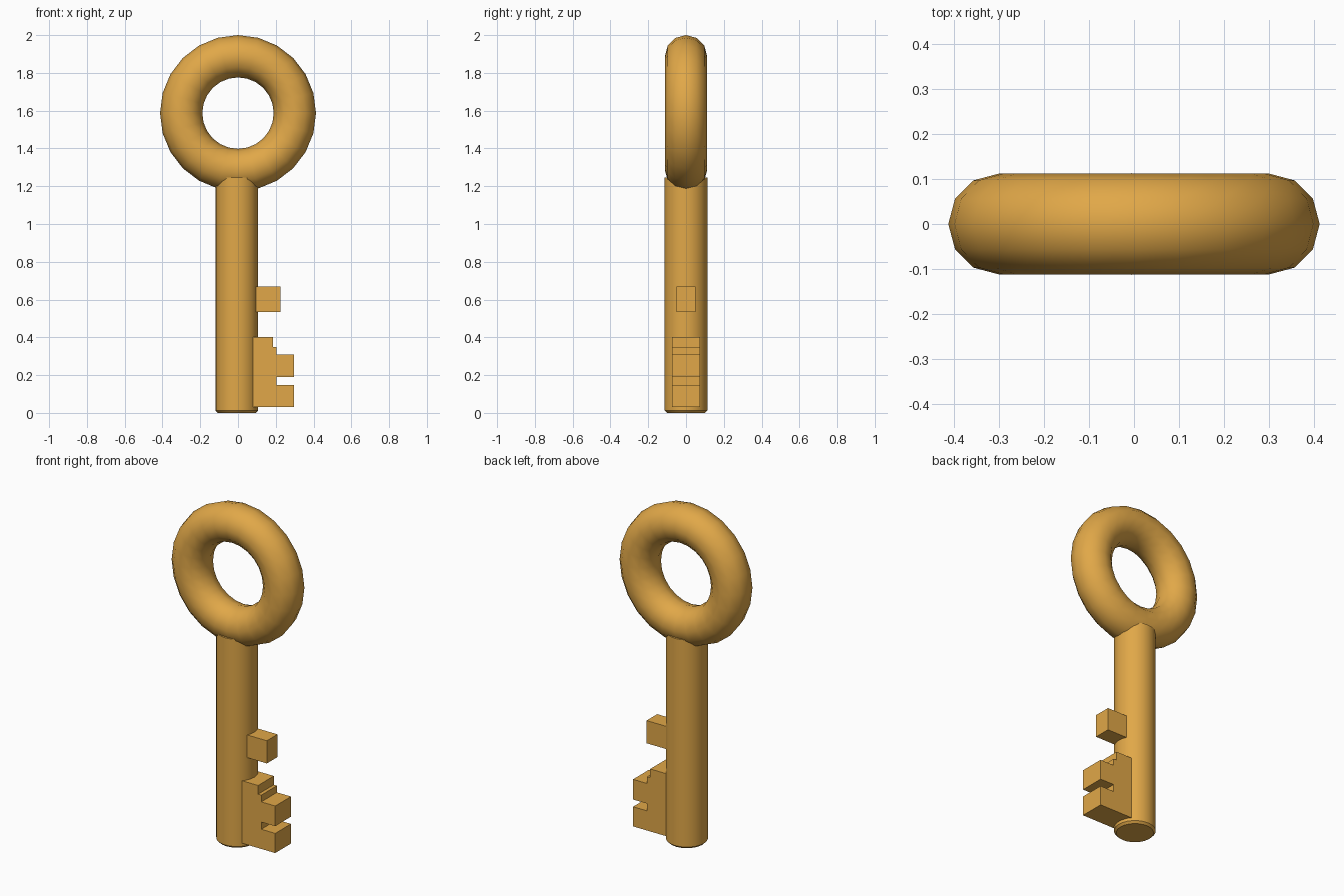
import bpy, bmesh, math

if "Cube" in bpy.data.objects:
    bpy.data.objects.remove(bpy.data.objects["Cube"])

brass = bpy.data.materials.new("golden_brass")
brass.diffuse_color = (0.75, 0.39, 0.065, 1)
brass.use_nodes = True
brass.node_tree.nodes["Principled BSDF"].inputs["Base Color"].default_value = brass.diffuse_color


def finish(obj, name, smooth=False):
    obj.name = name
    obj.data.materials.append(brass)
    if smooth:
        bpy.ops.object.select_all(action='DESELECT')
        bpy.context.view_layer.objects.active = obj
        obj.select_set(True)
        bpy.ops.object.shade_smooth_by_angle(angle=math.radians(40))


def extruded_plate(name, outline, half_depth):
    """Extrude an (x, z) outline symmetrically along y."""
    bm = bmesh.new()
    face = bm.faces.new([bm.verts.new((x, -half_depth, z)) for x, z in outline])
    ext = bmesh.ops.extrude_face_region(bm, geom=[face])
    verts = [g for g in ext["geom"] if isinstance(g, bmesh.types.BMVert)]
    bmesh.ops.translate(bm, verts=verts, vec=(0, 2 * half_depth, 0))
    bmesh.ops.recalc_face_normals(bm, faces=bm.faces)
    mesh = bpy.data.meshes.new(name)
    bm.to_mesh(mesh)
    bm.free()
    obj = bpy.data.objects.new(name, mesh)
    bpy.context.collection.objects.link(obj)
    finish(obj, name)


# Ring handle
bpy.ops.mesh.primitive_torus_add(
    major_segments=24, minor_segments=12, major_radius=0.301, minor_radius=0.112,
    location=(0, 0, 1.587), rotation=(math.pi / 2, 0, 0))
finish(bpy.context.object, "ring_handle", True)

# Round shaft with a slightly bevelled tip
R, H, B = 0.113, 1.245, 0.012
bpy.ops.mesh.primitive_cylinder_add(vertices=24, radius=R, depth=H,
                                    location=(-0.006, 0, H / 2))
shaft = bpy.context.object
bm = bmesh.new()
bm.from_mesh(shaft.data)
rim = [e for e in bm.edges if all(v.co.z < 0 for v in e.verts)]
bmesh.ops.bevel(bm, geom=rim, offset=B, segments=1, affect='EDGES')
bm.to_mesh(shaft.data)
bm.free()
finish(shaft, "shaft", True)

# Key teeth
extruded_plate("upper_tooth",
               [(0.04, 0.535), (0.225, 0.535), (0.225, 0.67), (0.04, 0.67)], 0.05)
extruded_plate("lower_bit", [
    (0.03, 0.03), (0.297, 0.03), (0.297, 0.147), (0.205, 0.147),
    (0.205, 0.19), (0.297, 0.19), (0.297, 0.31), (0.205, 0.31),
    (0.205, 0.35), (0.184, 0.35), (0.184, 0.402), (0.03, 0.402)], 0.074)
